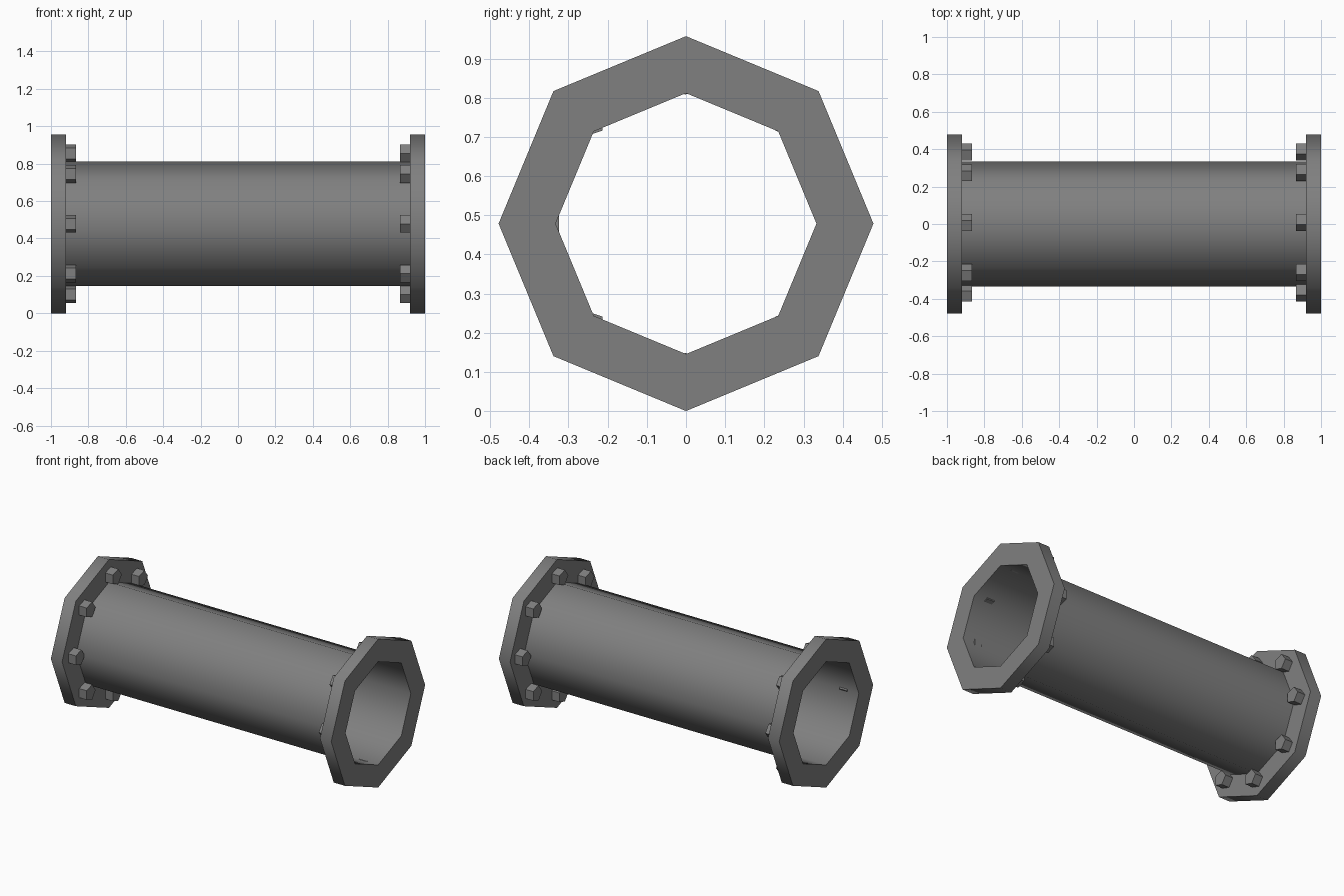
import bpy, bmesh
from math import pi, sin, cos, radians
from mathutils import Vector, Matrix

cube = bpy.data.objects.get("Cube")
if cube:
    bpy.data.objects.remove(cube)

SIDES = 8
CENTRE_Z = 0.4785
OUTER, BORE = 0.4785, 0.333
FLANGE_IN, BOLT_IN = 0.92, 0.866
BOLT_RING, BOLT_R = 0.377, 0.05

steel = bpy.data.materials.new("dark_grey_steel")
steel.use_nodes = True
grey = (0.215, 0.215, 0.215, 1)
steel.diffuse_color = grey
bsdf = next(n for n in steel.node_tree.nodes if n.type == "BSDF_PRINCIPLED")
bsdf.inputs["Base Color"].default_value = grey


def finish(name, bm):
    """Turn a bmesh into a shaded object on the pipe axis."""
    bmesh.ops.recalc_face_normals(bm, faces=bm.faces)
    mesh = bpy.data.meshes.new(name)
    bm.to_mesh(mesh)
    bm.free()
    mesh.materials.append(steel)
    obj = bpy.data.objects.new(name, mesh)
    obj.location.z = CENTRE_Z
    bpy.context.collection.objects.link(obj)
    bpy.ops.object.select_all(action="DESELECT")
    obj.select_set(True)
    bpy.context.view_layer.objects.active = obj
    bpy.ops.object.shade_smooth_by_angle(angle=radians(60))
    return obj


def lathe(name, profile, closed=False):
    """Sweep (x, radius) points around the x axis in eight steps."""
    bm = bmesh.new()
    verts = [bm.verts.new((x, 0, r)) for x, r in profile]
    edges = [bm.edges.new(pair) for pair in zip(verts, verts[1:])]
    if closed:
        edges.append(bm.edges.new((verts[-1], verts[0])))
    bmesh.ops.spin(bm, geom=verts + edges, cent=(0, 0, 0), axis=(1, 0, 0),
                   angle=2 * pi, steps=SIDES)
    bmesh.ops.remove_doubles(bm, verts=bm.verts, dist=0.0001)
    return finish(name, bm)


# Thin-walled pipe, open at both ends
lathe("pipe", [(-FLANGE_IN, BORE), (FLANGE_IN, BORE)])

for side, label in ((1, "left"), (-1, "right")):
    # Flange ring
    a, b = side * FLANGE_IN, side
    lathe(label + "_flange", [(a, BORE), (b, BORE), (b, OUTER), (a, OUTER)], True)

    # Five-sided bolt heads; the point of each faces opposite ways at the two ends
    bm = bmesh.new()
    shift = 0.0075 + side * 0.005
    for i in range(SIDES):
        angle = 2 * pi * i / SIDES
        place = Vector((side * (BOLT_IN + FLANGE_IN) / 2,
                        BOLT_RING * cos(angle) + shift, BOLT_RING * sin(angle)))
        head = bmesh.ops.create_cone(bm, cap_ends=True, segments=5, radius1=BOLT_R,
                                     radius2=BOLT_R, depth=FLANGE_IN - BOLT_IN)["verts"]
        # Stand the head along x with a corner on the y axis
        top = max(head, key=lambda v: v.co.y)
        turn = pi / 2 - top.co.to_2d().angle_signed(Vector((1, 0)))
        spin = Matrix.Rotation(turn + (pi if side > 0 else 0), 4, "Z")
        lay = Matrix.Rotation(pi / 2, 4, "Y")
        bmesh.ops.transform(bm, verts=head, matrix=Matrix.Translation(place) @ lay @ spin)
    finish(label + "_bolts", bm)
